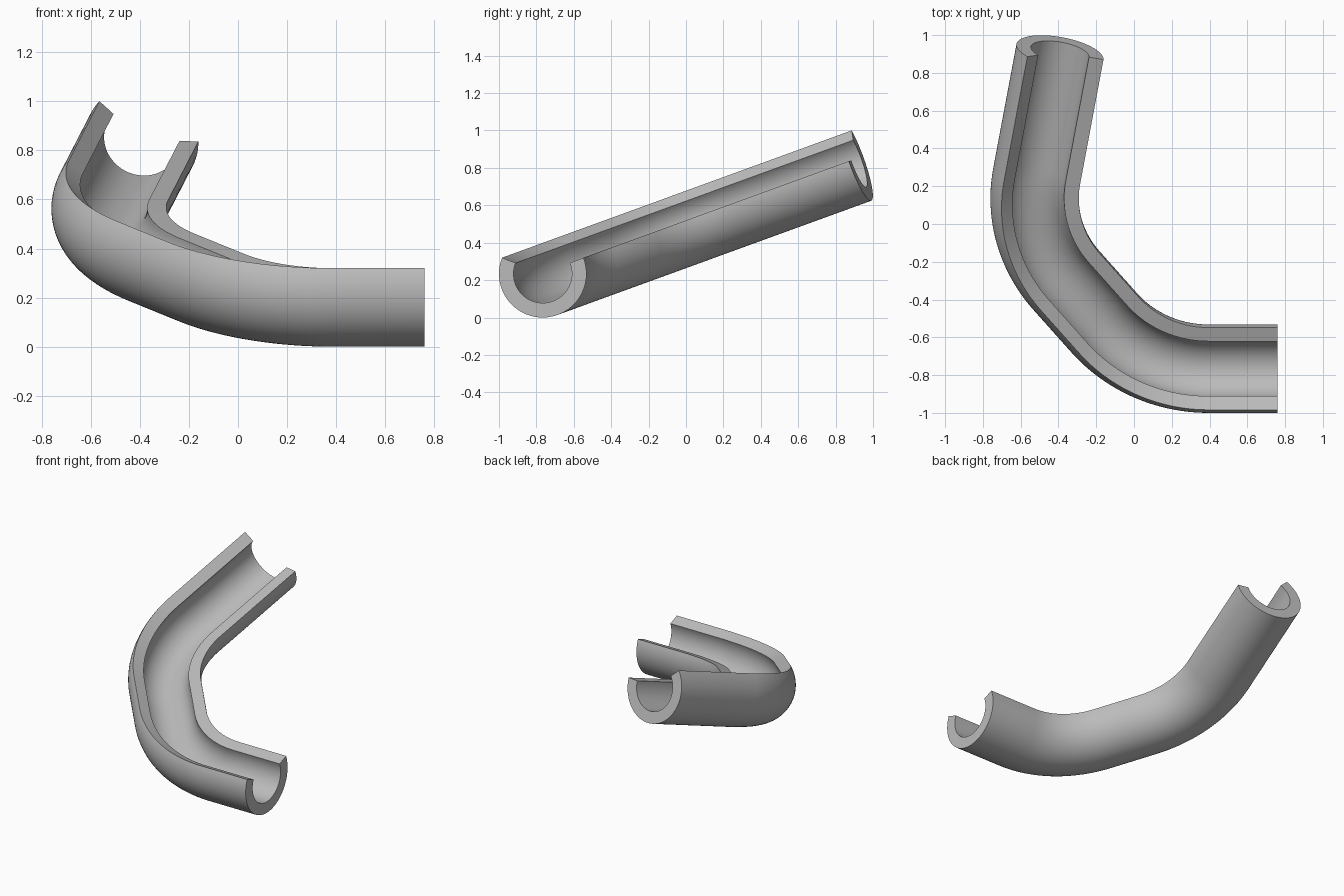
import bpy, bmesh, math
from mathutils import Vector, Matrix

if "Cube" in bpy.data.objects:
    bpy.data.objects.remove(bpy.data.objects["Cube"], do_unlink=True)

OUTER, INNER = 0.234, 0.156
BEND_RADIUS, BEND = 0.72, math.radians(50)
TILT = math.radians(20)
LIP = math.radians(21.5)          # height of both lips above the section centre
ARC_STEPS, BEND_STEPS = 48, 24

# Path in its own plane: straight, bend, straight, bend, straight
path = []
pos, angle = Vector((0.76, 0, 0)), math.pi


def heading():
    return Vector((math.cos(angle), math.sin(angle), 0))


def station():
    path.append((pos.copy(), angle))


station()
for length, turn in ((0.365, BEND), (0.313, BEND), (0.71, 0)):
    pos = pos + heading() * length
    station()
    if turn:
        step = turn / BEND_STEPS
        for _ in range(BEND_STEPS):
            angle -= step / 2
            pos = pos + heading() * 2 * BEND_RADIUS * math.sin(step / 2)
            angle -= step / 2
            station()

# Open C-shaped section: outer arc, then inner arc back
start, end = math.pi - LIP - TILT, math.tau + LIP - TILT
arc = [start + (end - start) * i / ARC_STEPS for i in range(ARC_STEPS + 1)]
section = [(OUTER * math.cos(a), OUTER * math.sin(a)) for a in arc]
section += [(INNER * math.cos(a), INNER * math.sin(a)) for a in reversed(arc)]
count = len(section)

# Sweep the section along the path
bm = bmesh.new()
rings = []
for centre, a in path:
    side = Vector((math.sin(a), -math.cos(a), 0))
    rings.append([bm.verts.new(centre + side * s + Vector((0, 0, h)))
                  for s, h in section])
for r0, r1 in zip(rings, rings[1:]):
    for i in range(count):
        j = (i + 1) % count
        bm.faces.new((r0[i], r0[j], r1[j], r1[i]))

# Close both ends with strips across the wall
for ring in (rings[0], rings[-1]):
    for i in range(ARC_STEPS):
        k = count - 1 - i
        bm.faces.new((ring[i], ring[i + 1], ring[k - 1], ring[k]))
bmesh.ops.recalc_face_normals(bm, faces=bm.faces)

# Tilt the whole channel so that it climbs to the back
bm.transform(Matrix.Translation((0, -0.766, OUTER)) @ Matrix.Rotation(TILT, 4, 'X'))
mesh = bpy.data.meshes.new("curved_channel")
bm.to_mesh(mesh)
bm.free()
channel = bpy.data.objects.new("curved_channel", mesh)
bpy.context.collection.objects.link(channel)

# Single grey material
grey = bpy.data.materials.new("plain_grey")
grey.use_nodes = True
colour = (0.5, 0.5, 0.5, 1)
grey.diffuse_color = colour
grey.node_tree.nodes["Principled BSDF"].inputs["Base Color"].default_value = colour
mesh.materials.append(grey)

bpy.ops.object.select_all(action='DESELECT')
channel.select_set(True)
bpy.context.view_layer.objects.active = channel
bpy.ops.object.shade_smooth_by_angle(angle=math.radians(30))
